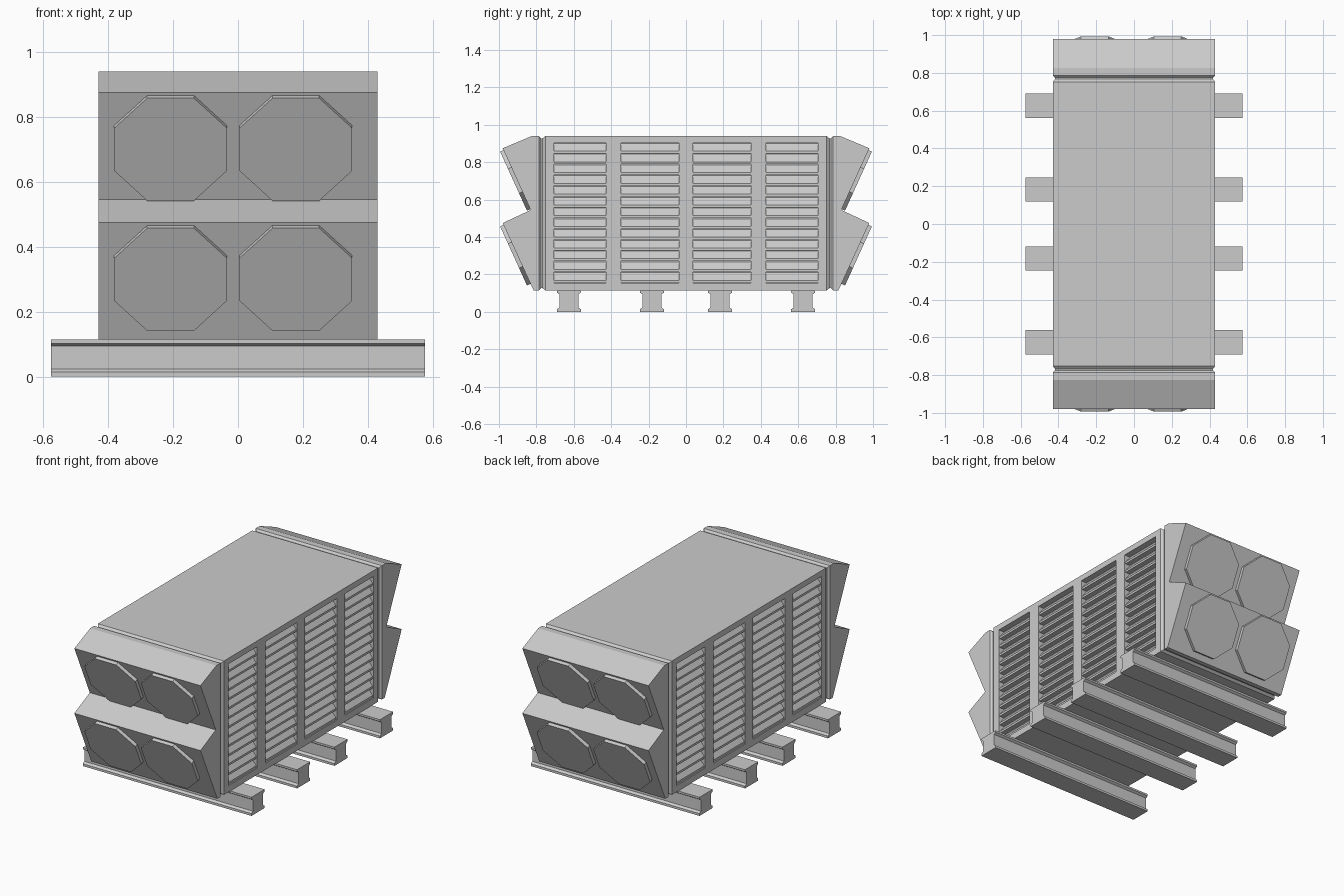
import bpy, bmesh, math
from mathutils import Vector

if "Cube" in bpy.data.objects:
    bpy.data.objects.remove(bpy.data.objects["Cube"])

W, Z0, Z1 = 0.43, 0.115, 0.94


def make(name, bm):
    bmesh.ops.recalc_face_normals(bm, faces=bm.faces)
    me = bpy.data.meshes.new(name)
    bm.to_mesh(me)
    bm.free()
    ob = bpy.data.objects.new(name, me)
    bpy.context.collection.objects.link(ob)
    return ob


def loft(name, rings):
    """Closed solid through a list of equal-length point rings."""
    bm = bmesh.new()
    vs = [[bm.verts.new(p) for p in r] for r in rings]
    n = len(vs[0])
    for a, b in zip(vs, vs[1:]):
        for i in range(n):
            j = (i + 1) % n
            bm.faces.new((a[i], a[j], b[j], b[i]))
    bm.faces.new(vs[0])
    bm.faces.new(vs[-1])
    return make(name, bm)


def box(name, x0, x1, y0, y1, z0, z1):
    return loft(name, [[(x0, y, z0), (x1, y, z0), (x1, y, z1), (x0, y, z1)] for y in (y0, y1)])


# Main housing with a V groove at each end
half = [(0.752, 0), (0.767, 0.012), (0.775, 0.012), (0.787, 0)]
stations = [(-y, d) for y, d in reversed(half)] + half
housing = loft("housing", [[(-W + d, y, Z0 + d), (W - d, y, Z0 + d),
                            (W - d, y, Z1 - d), (-W + d, y, Z1 - d)] for y, d in stations])

# Louvre openings cut in both sides, each filled with sloped slats
panels = [(-0.706, -0.428), (-0.348, -0.037), (0.037, 0.348), (0.428, 0.706)]
P0, P1, COUNT, BACK, LIP = 0.155, 0.904, 13, 0.392, 0.424
pitch = (P1 - P0) / COUNT
for s in (-1, 1):
    for k, (y0, y1) in enumerate(panels):
        cut = box("cutter", *sorted((s * BACK, s * 0.5)), y0, y1, P0, P1)
        cut.hide_render = True
        mod = housing.modifiers.new("opening", "BOOLEAN")
        mod.operation, mod.solver, mod.object = "DIFFERENCE", "EXACT", cut
        bpy.context.view_layer.objects.active = housing
        bpy.ops.object.modifier_apply(modifier=mod.name)
        bpy.data.objects.remove(cut)
        prof = []
        for i in range(COUNT):
            z = P0 + i * pitch
            prof += [(BACK, z + 0.001), (LIP, z + 0.001), (LIP, z + 0.014),
                     (BACK, z + pitch - 0.003)]
        loft(f"louvre_slats_{'left' if s < 0 else 'right'}_{k + 1}",
             [[(s * x, y, z) for x, z in prof] for y in (y0, y1)])

# Stepped fan hoods and octagonal fan covers at both ends
hood = [(0.787, Z0), (0.815, Z0), (0.98, 0.475), (0.83, 0.545),
        (0.98, 0.875), (0.825, Z1), (0.787, Z1)]
up = Vector((0, 0.15, 0.33)).normalized()
out = Vector((0, up.z, -up.y))
R = 0.1735 / math.cos(math.pi / 8)
for s, end in ((-1, "front"), (1, "back")):
    loft("fan_hood_" + end, [[(x, s * y, z) for y, z in hood] for x in (-W, W)])
    for row, top in (("lower", 0.475), ("upper", 0.875)):
        for side, cx in (("left", -0.2075), ("right", 0.178)):
            c = Vector((cx, 0.98, top)) - up * 0.184
            rings = []
            for d in (-0.005, 0.02):
                ring = []
                for i in range(8):
                    a = math.pi / 8 + i * math.pi / 4
                    p = c + Vector((R * math.cos(a), 0, 0)) + up * R * math.sin(a) + out * d
                    ring.append((p.x, s * p.y, p.z))
                rings.append(ring)
            loft(f"fan_cover_{end}_{row}_{side}", rings)

# Support beams with flanges top and bottom
right = [(0.064, 0), (0.064, 0.014), (0.05, 0.024), (0.05, 0.094), (0.064, 0.103), (0.064, Z0)]
section = right + [(-y, z) for y, z in reversed(right)]
for k, cy in enumerate((-0.626, -0.182, 0.182, 0.626)):
    loft(f"support_beam_{k + 1}", [[(x, cy + y, z) for y, z in section] for x in (-0.575, 0.575)])
